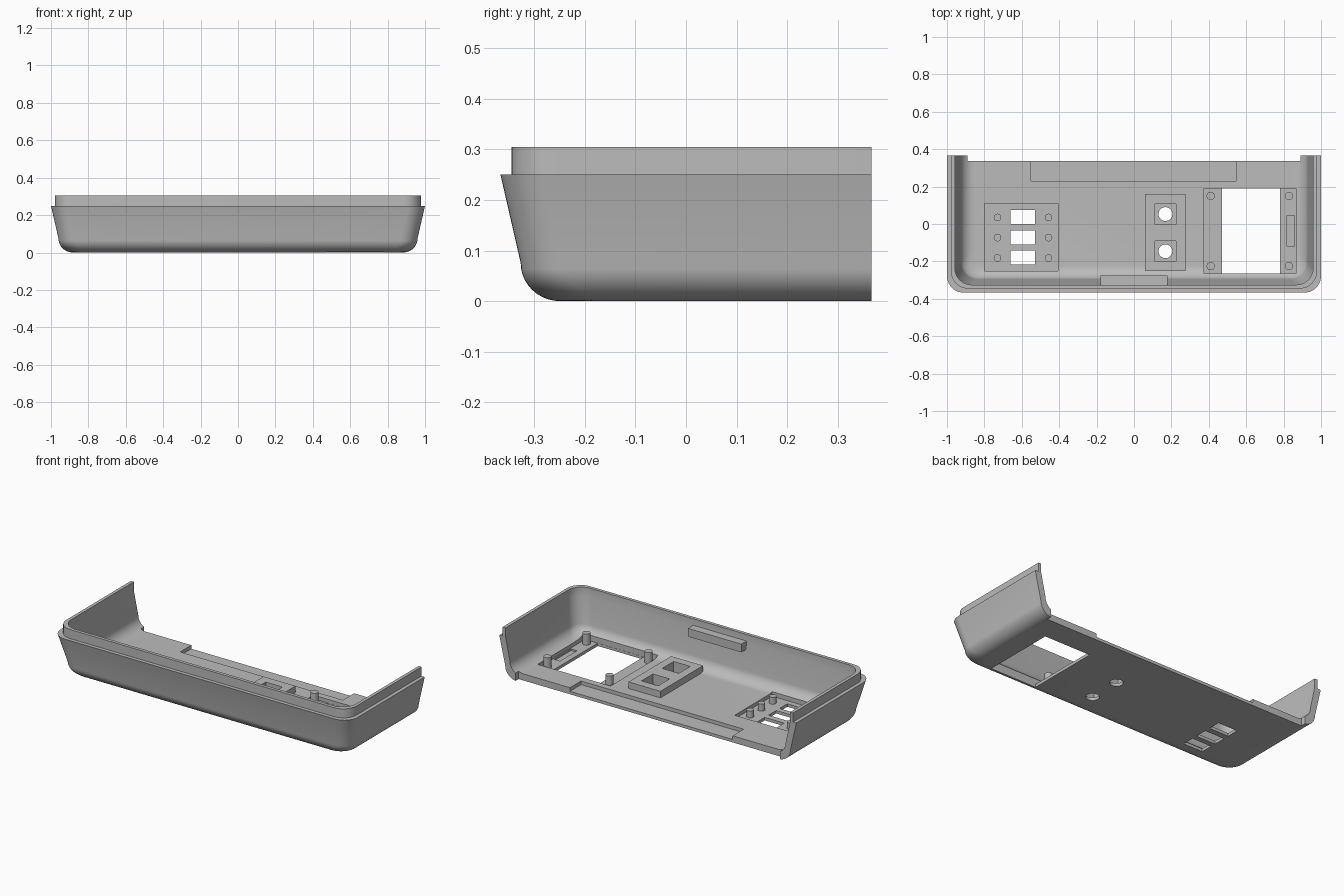
import bpy, bmesh, math
from mathutils import Matrix

if "Cube" in bpy.data.objects:
    bpy.data.objects.remove(bpy.data.objects["Cube"])

grey = bpy.data.materials.new("plain_grey")
grey.diffuse_color = (0.5, 0.5, 0.5, 1)
grey.use_nodes = True
grey.node_tree.nodes["Principled BSDF"].inputs["Base Color"].default_value = grey.diffuse_color

FLOOR, RECESS = 0.04, 0.018
BACK, FLOOR_BACK = 0.367, 0.337


def make(name, bm):
    bmesh.ops.recalc_face_normals(bm, faces=bm.faces)
    me = bpy.data.meshes.new(name)
    bm.to_mesh(me)
    bm.free()
    me.materials.append(grey)
    ob = bpy.data.objects.new(name, me)
    bpy.context.collection.objects.link(ob)
    return ob


def box(name, x0, x1, y0, y1, z0, z1):
    bm = bmesh.new()
    m = Matrix.Translation(((x0 + x1) / 2, (y0 + y1) / 2, (z0 + z1) / 2)) @ \
        Matrix.Diagonal((x1 - x0, y1 - y0, z1 - z0, 1))
    bmesh.ops.create_cube(bm, size=1, matrix=m)
    return make(name, bm)


def cylinder(name, x, y, r, z0, z1):
    bm = bmesh.new()
    bmesh.ops.create_cone(bm, cap_ends=True, segments=32, radius1=r, radius2=r, depth=z1 - z0,
                          matrix=Matrix.Translation((x, y, (z0 + z1) / 2)))
    return make(name, bm)


def cut(targets, cutter):
    for ob in targets:
        mod = ob.modifiers.new("cut", 'BOOLEAN')
        mod.operation = 'DIFFERENCE'
        mod.solver = 'EXACT'
        mod.object = cutter
        bpy.context.view_layer.update()
        dg = bpy.context.evaluated_depsgraph_get()
        me = bpy.data.meshes.new_from_object(ob.evaluated_get(dg))
        ob.modifiers.clear()
        ob.data = me
    bpy.data.objects.remove(cutter)


def smooth(ob):
    bpy.ops.object.select_all(action='DESELECT')
    ob.select_set(True)
    bpy.context.view_layer.objects.active = ob
    bpy.ops.object.shade_smooth_by_angle(angle=math.radians(30))


def bend(d0, z0, d1, z1, n=10):
    """Quarter bend from a flat floor (d0, z0) up to a wall (d1, z1)."""
    out = []
    for i in range(n + 1):
        a = math.pi / 2 * i / n
        out.append((d0 + (d1 - d0) * math.sin(a), z0 + (z1 - z0) * (1 - math.cos(a))))
    return out


def rounded_loop(d, r=0.09, n=10):
    """Tray outline inset by d; runs past the open back."""
    hx, y0, y1 = 1 - d, -0.367 + d, 0.9
    pts = [(-hx, y1)]
    for cx, start in ((-hx + r, math.pi), (hx - r, 1.5 * math.pi)):
        for i in range(n + 1):
            a = start + math.pi / 2 * i / n
            pts.append((cx + r * math.cos(a), y0 + r + r * math.sin(a)))
    pts.append((hx, y1))
    return pts


# tray shell: wall profile (inset, height) from underside, over the lip, to inner floor
outer = bend(0.118, 0.0, 0.040, 0.075)
inner = bend(0.145, FLOOR, 0.072, 0.11)[::-1]
profile = outer + [(0, 0.25), (0.022, 0.25), (0.022, 0.305), (0.042, 0.305), (0.042, 0.25)] + inner
bm = bmesh.new()
rings = [[bm.verts.new((x, y, z)) for x, y in rounded_loop(d)] for d, z in profile]
for a, b in zip(rings, rings[1:]):
    for i in range(len(a)):
        j = (i + 1) % len(a)
        bm.faces.new((a[i], a[j], b[j], b[i]))
bm.faces.new(rings[0])
bm.faces.new(rings[-1])
tray = make("tray_shell", bm)

# open back, with the floor ending slightly short of the side walls
cut([tray], box("cutter", -2, 2, BACK, 2, -1, 1))
cut([tray], box("cutter", -0.89, 0.89, FLOOR_BACK, 1, -1, 1))

# raised switch block on the floor
block = box("switch_block", 0.06, 0.275, -0.25, 0.16, 0.03, 0.08)

# shallow recesses in the floor: back step, button panel, display panel
for r in ((-0.55, 0.545, 0.23, 0.5), (-0.80, -0.405, -0.25, 0.11), (0.375, 0.865, -0.265, 0.19)):
    cut([tray], box("cutter", *r, RECESS, 0.15))

# display window and narrow slot
cut([tray], box("cutter", 0.47, 0.78, -0.264, 0.189, -0.1, 0.15))
cut([tray], box("cutter", 0.817, 0.858, -0.12, 0.045, 0.008, 0.15))

# button windows
for y in (0.037, -0.073, -0.18):
    cut([tray], box("cutter", -0.66, -0.53, y - 0.037, y + 0.037, -0.1, 0.15))

# square pockets and round holes through the switch block
for y in (0.053, -0.146):
    cut([tray, block], box("cutter", 0.112, 0.224, y - 0.055, y + 0.055, RECESS, 0.2))
    cut([tray], cylinder("cutter", 0.168, y, 0.037, -0.1, 0.2))

# short posts beside the buttons
for x in (-0.73, -0.457):
    for y in (0.035, -0.073, -0.182):
        smooth(cylinder("button_post", x, y, 0.02, RECESS - 0.005, 0.06))

# tall posts around the display
for x in (0.41, 0.828):
    for y in (0.15, -0.225):
        smooth(cylinder("display_post", x, y, 0.022, RECESS - 0.005, 0.085))

# catch bar on the inside of the front wall
box("catch_bar", -0.18, 0.18, -0.33, -0.275, 0.215, 0.265)

smooth(tray)
